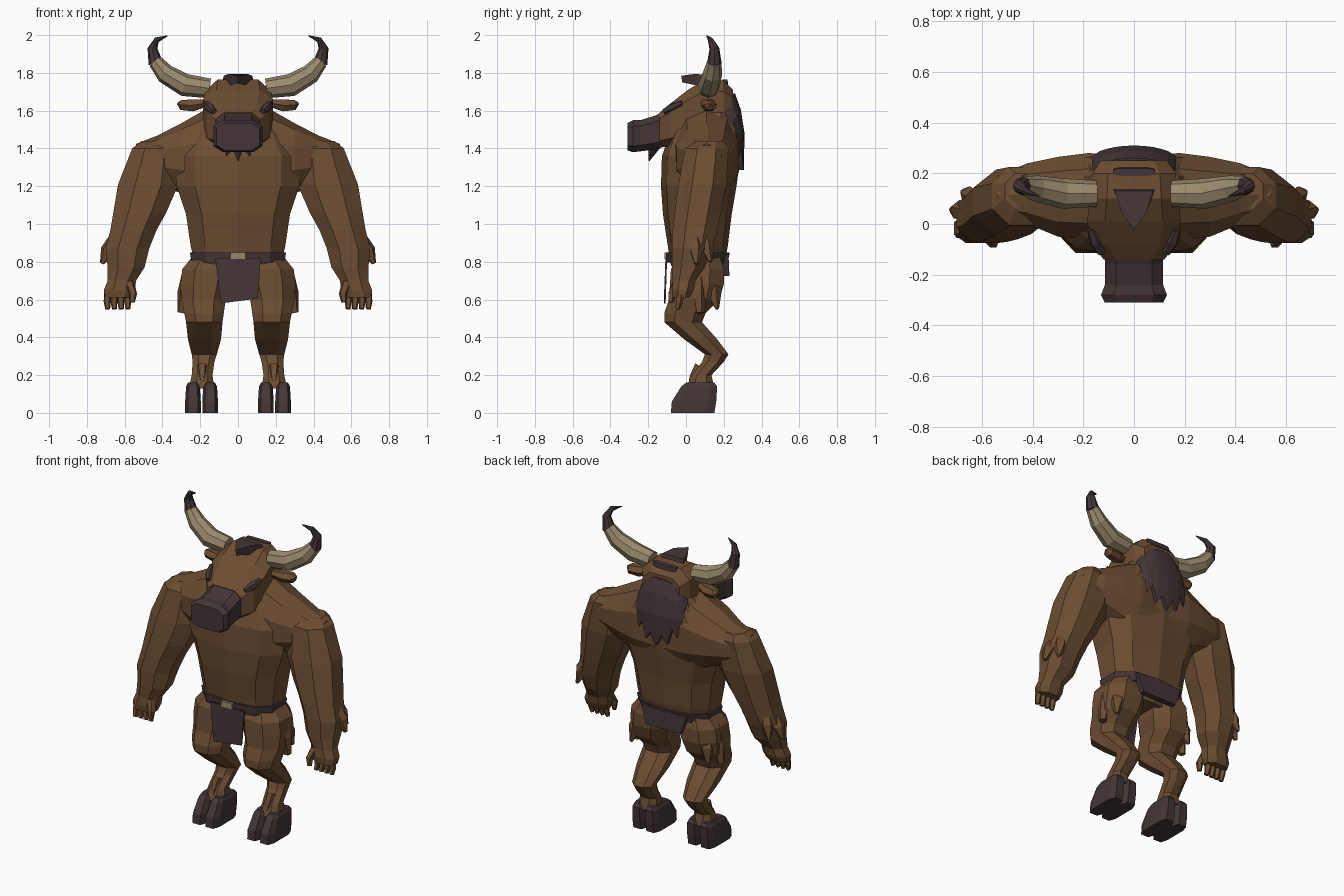
import bpy, bmesh, math
from mathutils import Vector


def material(name, rgb):
    m = bpy.data.materials.new(name)
    m.diffuse_color = (*rgb, 1)
    return m


FUR = material("brown_fur", (0.15, 0.075, 0.032))
DARK = material("dark_hide", (0.058, 0.036, 0.038))
BONE = material("bone", (0.32, 0.255, 0.15))


def finish(name, rings, mat, mirror):
    """Skin a list of point rings, cap both ends."""
    bm = bmesh.new()
    vs = [[bm.verts.new(p) for p in r] for r in rings]
    n = len(vs[0])
    for a, b in zip(vs, vs[1:]):
        for i in range(n):
            j = (i + 1) % n
            bm.faces.new((a[i], a[j], b[j], b[i]))
    bm.faces.new(vs[0][::-1])
    bm.faces.new(vs[-1])
    bmesh.ops.recalc_face_normals(bm, faces=bm.faces)
    me = bpy.data.meshes.new(name)
    bm.to_mesh(me)
    bm.free()
    me.materials.append(mat)
    ob = bpy.data.objects.new(name, me)
    bpy.context.collection.objects.link(ob)
    if mirror:
        ob.modifiers.new("Mirror", 'MIRROR')
    return ob


def loft(name, mat, axis, rings, n=8, power=0.85, mirror=False):
    """rings: (position along axis, min u, max u, min v, max v), u and v are the other two axes."""
    out = []
    for s, u0, u1, v0, v1 in rings:
        ring = []
        for i in range(n):
            a = 2 * math.pi * (i + 0.5) / n
            c, d = math.cos(a), math.sin(a)
            k = math.cos(math.pi / n) ** power
            c = math.copysign(abs(c) ** power, c) / k
            d = math.copysign(abs(d) ** power, d) / k
            u = (u0 + u1) / 2 + c * (u1 - u0) / 2
            v = (v0 + v1) / 2 + d * (v1 - v0) / 2
            ring.append({'x': (s, u, v), 'y': (u, s, v), 'z': (u, v, s)}[axis])
        out.append(ring)
    return finish(name, out, mat, mirror)


def tube(name, mat, path, n=6, mirror=True, flat=1.0):
    """path: (x, y, z, radius), rings turned along the path."""
    pts = [Vector(p[:3]) for p in path]
    out = []
    for i, p in enumerate(pts):
        t = (pts[min(i + 1, len(pts) - 1)] - pts[max(i - 1, 0)]).normalized()
        side = Vector((0, 1, 0)) if abs(t.y) < 0.9 else Vector((1, 0, 0))
        v = t.cross(side).normalized()
        u = v.cross(t)
        r = path[i][3]
        out.append([p + u * r * math.cos(2 * math.pi * k / n)
                    + v * r * flat * math.sin(2 * math.pi * k / n) for k in range(n)])
    return finish(name, out, mat, mirror)


def spike(name, mat, base, tip, r, mirror=True):
    return tube(name, mat, [(*base, r), (*tip, 0.003)], 4, mirror)


def plate(name, mat, corners, offset):
    o = Vector(offset)
    return finish(name, [corners, [Vector(c) + o for c in corners]], mat, False)


# Torso and shoulder mass
loft("torso", FUR, 'z', [
    (0.72, -0.16, 0.16, -0.05, 0.17), (0.80, -0.23, 0.23, -0.08, 0.20),
    (0.88, -0.25, 0.25, -0.09, 0.215), (1.05, -0.275, 0.275, -0.115, 0.235),
    (1.20, -0.325, 0.325, -0.125, 0.26), (1.36, -0.33, 0.33, -0.12, 0.28),
    (1.47, -0.27, 0.27, -0.08, 0.285), (1.59, -0.175, 0.175, 0.0, 0.26)], n=10, power=0.75)
loft("shoulder", FUR, 'x', [
    (0.0, -0.02, 0.27, 1.1, 1.6), (0.18, -0.06, 0.28, 1.12, 1.59),
    (0.30, -0.05, 0.265, 1.17, 1.525), (0.42, 0.0, 0.24, 1.22, 1.465),
    (0.54, 0.03, 0.19, 1.25, 1.42)], n=10, power=0.95, mirror=True)

# Arm and hand
loft("arm", FUR, 'z', [
    (1.44, 0.37, 0.51, 0.06, 0.20), (1.40, 0.32, 0.56, -0.005, 0.225),
    (1.21, 0.315, 0.635, -0.04, 0.215), (1.06, 0.38, 0.66, -0.06, 0.185),
    (0.97, 0.43, 0.675, -0.07, 0.165), (0.87, 0.47, 0.70, -0.075, 0.14),
    (0.77, 0.495, 0.69, -0.075, 0.10), (0.70, 0.54, 0.69, -0.07, 0.05),
    (0.65, 0.545, 0.71, -0.075, 0.04), (0.61, 0.56, 0.705, -0.07, 0.02)],
    power=0.95, mirror=True)
for i in range(4):
    x = 0.582 + i * 0.036
    tube("finger", FUR, [(x, -0.03, 0.64, 0.02), (x + 0.003, -0.035, 0.59, 0.019),
                         (x, -0.045, 0.55, 0.014)], 5)
tube("thumb", FUR, [(0.575, -0.05, 0.69, 0.025), (0.555, -0.075, 0.63, 0.022),
                    (0.56, -0.08, 0.585, 0.014)], 5)

# Leg with backward hock
loft("leg", FUR, 'z', [
    (0.83, 0.04, 0.24, -0.04, 0.18), (0.76, 0.03, 0.295, -0.08, 0.20),
    (0.68, 0.04, 0.305, -0.085, 0.20), (0.60, 0.065, 0.30, -0.09, 0.175),
    (0.53, 0.075, 0.285, -0.115, 0.105), (0.48, 0.082, 0.275, -0.115, 0.085),
    (0.39, 0.09, 0.265, -0.01, 0.165), (0.31, 0.112, 0.245, 0.10, 0.225),
    (0.27, 0.125, 0.24, 0.085, 0.20), (0.20, 0.135, 0.245, 0.03, 0.135),
    (0.13, 0.125, 0.26, 0.0, 0.15)], mirror=True)
for x0, x1 in ((0.106, 0.189), (0.197, 0.28)):
    loft("hoof", DARK, 'z', [
        (0.0, x0, x1, -0.08, 0.15), (0.06, x0, x1, -0.075, 0.16),
        (0.14, x0 + 0.005, x1 - 0.005, -0.025, 0.165),
        (0.16, x0 + 0.015, x1 - 0.015, 0.0, 0.15)], power=0.5, mirror=True)

# Head, muzzle and jaw
loft("head", FUR, 'y', [
    (0.25, -0.13, 0.13, 1.50, 1.71), (0.20, -0.165, 0.165, 1.46, 1.76),
    (0.10, -0.175, 0.175, 1.45, 1.765), (0.01, -0.185, 0.185, 1.43, 1.71),
    (-0.08, -0.165, 0.165, 1.41, 1.64), (-0.14, -0.12, 0.12, 1.405, 1.59)], power=0.55)
loft("muzzle", DARK, 'y', [
    (-0.115, -0.115, 0.115, 1.41, 1.60), (-0.16, -0.115, 0.115, 1.395, 1.575),
    (-0.24, -0.115, 0.115, 1.385, 1.55), (-0.28, -0.13, 0.13, 1.38, 1.55),
    (-0.31, -0.115, 0.115, 1.39, 1.535)], power=0.55)
for x, z in ((0, 1.335), (0.045, 1.36)):
    spike("beard", DARK, (x, -0.165, 1.42), (x * 1.4, -0.195, z), 0.035, x > 0)
tube("eye", DARK, [(0.128, -0.115, 1.595, 0.016), (0.15, -0.07, 1.615, 0.026),
                   (0.17, -0.02, 1.64, 0.016)], 6)
tube("ear", FUR, [(0.17, 0.10, 1.64, 0.025), (0.24, 0.12, 1.628, 0.042),
                  (0.30, 0.13, 1.63, 0.036), (0.32, 0.13, 1.64, 0.008)], 6, flat=0.85)

# Horns with dark tips
tube("horn", BONE, [(0.15, 0.12, 1.718, 0.052), (0.28, 0.12, 1.735, 0.06),
                    (0.385, 0.14, 1.795, 0.052), (0.438, 0.15, 1.86, 0.038)], 8)
tube("horn_tip", DARK, [(0.435, 0.15, 1.85, 0.039), (0.453, 0.15, 1.93, 0.026),
                        (0.43, 0.13, 1.975, 0.015), (0.375, 0.11, 1.996, 0.003)], 8)

# Forelock, crest bar and mane
finish("forelock", [[(-0.085, 0.14, 1.745), (0.085, 0.14, 1.745),
                     (0.04, 0.05, 1.735), (0, -0.02, 1.75), (-0.04, 0.05, 1.735)],
                    [(-0.075, 0.13, 1.785), (0.075, 0.13, 1.785),
                     (0.05, 0.05, 1.795), (0, -0.025, 1.785), (-0.05, 0.05, 1.795)]], DARK, False)
loft("crest_bar", DARK, 'z', [(1.71, -0.085, 0.085, 0.19, 0.225),
                              (1.765, -0.08, 0.08, 0.19, 0.22)], power=0.4)
# Mane: profiles across the back with a jagged lower edge (x, top, bottom, back)
half = [(0.0, 1.69, 1.285, 0.31), (0.04, 1.69, 1.36, 0.308), (0.075, 1.68, 1.31, 0.304),
        (0.105, 1.66, 1.41, 0.297), (0.135, 1.63, 1.36, 0.288), (0.165, 1.57, 1.46, 0.268)]
finish("mane", [[(x, 0.18, top), (x, b - 0.05, top), (x, b - 0.02, (top + 1.52) / 2),
                 (x, b, 1.48), (x, b - 0.004, low), (x, b - 0.07, low)]
                for x, top, low, b in [(-h[0], *h[1:]) for h in half[:0:-1]] + half], DARK, False)

# Belt, buckle and loincloth
loft("belt", DARK, 'z', [(0.795, -0.245, 0.245, -0.095, 0.215),
                         (0.85, -0.255, 0.255, -0.10, 0.225)], n=10, power=0.8)
plate("buckle", BONE, [(-0.04, -0.103, 0.815), (0.04, -0.103, 0.815),
                       (0.04, -0.103, 0.85), (-0.04, -0.103, 0.85)], (0, -0.012, 0))
plate("loincloth_front", DARK, [(-0.09, -0.108, 0.58), (0.105, -0.108, 0.605),
                                (0.12, -0.10, 0.82), (-0.12, -0.10, 0.82)], (0, -0.009, 0))
plate("loincloth_back", DARK, [(-0.12, 0.195, 0.725), (0.12, 0.195, 0.725),
                               (0.16, 0.19, 0.84), (-0.16, 0.19, 0.84)], (0, 0.035, 0))

# Fur tufts on elbow, thigh and pastern
for path in [
        [(0.66, 0.05, 0.92, 0.03), (0.69, 0.055, 0.86, 0.04), (0.72, 0.055, 0.79, 0.012)],
        [(0.62, 0.09, 0.97, 0.03), (0.65, 0.11, 0.88, 0.04), (0.675, 0.13, 0.80, 0.01)],
        [(0.265, 0.07, 0.77, 0.025), (0.28, 0.07, 0.64, 0.042), (0.30, 0.075, 0.53, 0.022)],
        [(0.22, 0.13, 0.74, 0.03), (0.25, 0.145, 0.64, 0.045), (0.27, 0.165, 0.55, 0.01)],
        [(0.19, 0.07, 0.25, 0.03), (0.19, 0.035, 0.19, 0.02), (0.19, 0.02, 0.15, 0.01)]]:
    tube("fur_tuft", FUR, path, 5)
